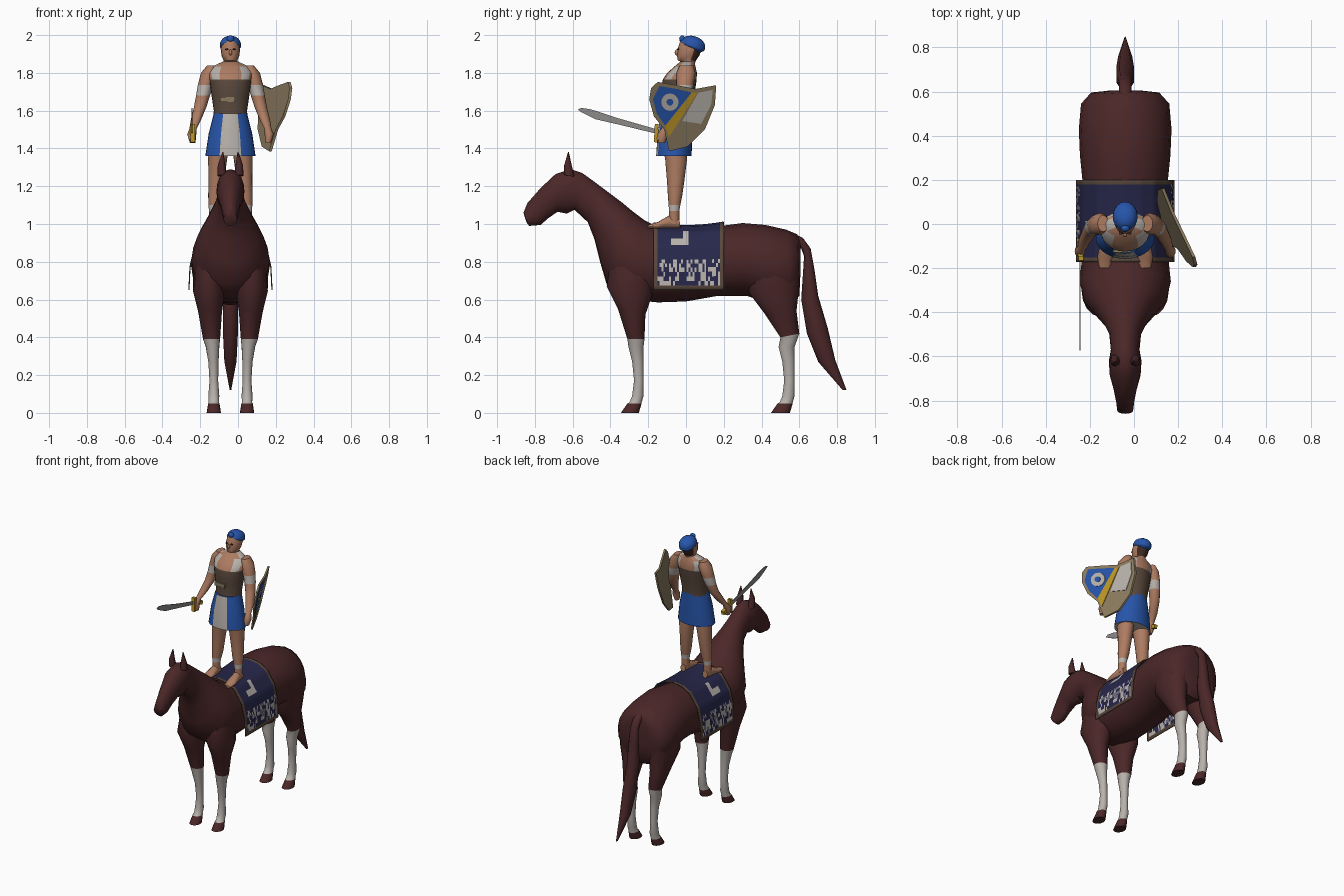
import bpy, bmesh, math, random
from mathutils import Vector

random.seed(4)
cube = bpy.data.objects.get("Cube")
if cube:
    bpy.data.objects.remove(cube, do_unlink=True)

CX = -.04  # shared centre line of horse and rider


def material(name, r, g, b):
    m = bpy.data.materials.new(name)
    m.use_nodes = True
    m.diffuse_color = (r, g, b, 1)
    m.node_tree.nodes["Principled BSDF"].inputs["Base Color"].default_value = (r, g, b, 1)
    return m


coat = material("dark_coat", .07, .02, .021)
white = material("off_white", .48, .44, .41)
skin = material("skin", .42, .2, .12)
blue = material("blue", .02, .09, .4)
leather = material("leather", .1, .065, .045)
tan = material("tan", .26, .2, .115)
navy = material("navy", .02, .02, .07)
gold = material("gold", .5, .3, .02)
steel = material("steel", .27, .26, .25)
hair = material("hair", .05, .022, .016)


def finish(name, bm, mats, rule=None, angle=50):
    """Turn a bmesh into a named, shaded object; rule picks a material per face centre."""
    bmesh.ops.recalc_face_normals(bm, faces=bm.faces)
    if rule:
        for f in bm.faces:
            f.material_index = rule(f.calc_center_median())
    mesh = bpy.data.meshes.new(name)
    bm.to_mesh(mesh)
    bm.free()
    for m in mats:
        mesh.materials.append(m)
    ob = bpy.data.objects.new(name, mesh)
    bpy.context.collection.objects.link(ob)
    bpy.ops.object.select_all(action='DESELECT')
    ob.select_set(True)
    bpy.context.view_layer.objects.active = ob
    bpy.ops.object.shade_smooth_by_angle(angle=math.radians(angle))
    return ob


def loft(name, rows, mats, rule=None, side=1, n=16):
    """Join elliptical rings; each row is y, z of two opposite points, half width, x offset."""
    bm = bmesh.new()
    rings = []
    for row in rows:
        y1, z1, y2, z2, w = row[:5]
        x = CX + side * (row[5] if len(row) > 5 else 0)
        ring = []
        for i in range(n):
            a = math.tau * i / n
            k = (1 + math.cos(a)) / 2
            ring.append(bm.verts.new((x + w * math.sin(a), y2 + (y1 - y2) * k, z2 + (z1 - z2) * k)))
        rings.append(ring)
    for p, q in zip(rings, rings[1:]):
        for i in range(n):
            j = (i + 1) % n
            bm.faces.new((p[i], p[j], q[j], q[i]))
    bm.faces.new(rings[0])
    bm.faces.new(rings[-1])
    return finish(name, bm, mats, rule)


def level(rows):
    """Expand horizontal rings given as z, front y, back y, half width, x offset."""
    return [(r[1], r[0], r[2], r[0], *r[3:]) for r in rows]


def plate(name, outline, depth, thickness, mat):
    """Thin solid with a y, z outline; depth gives the x position of a point."""
    bm = bmesh.new()
    inner = [bm.verts.new((depth(y, z), y, z)) for y, z in outline]
    outer = [bm.verts.new((depth(y, z) + thickness, y, z)) for y, z in outline]
    bm.faces.new(inner)
    bm.faces.new(outer)
    for i in range(len(inner)):
        j = (i + 1) % len(inner)
        bm.faces.new((inner[i], inner[j], outer[j], outer[i]))
    return finish(name, bm, [mat], angle=30)


def ball(name, centre, size, mat, tilt=0):
    bm = bmesh.new()
    bmesh.ops.create_uvsphere(bm, u_segments=16, v_segments=10, radius=1)
    ob = finish(name, bm, [mat])
    ob.location, ob.scale, ob.rotation_euler = centre, size, (tilt, 0, 0)
    return ob


# Horse trunk, neck and head
loft("horse_body", [
    (.605, .90, .605, .72, .07), (.59, .945, .60, .62, .155), (.53, .97, .56, .57, .2),
    (.42, .995, .44, .58, .21), (.30, 1.005, .32, .62, .205), (.15, .985, .17, .62, .19),
    (0, .97, 0, .59, .19), (-.15, .985, -.15, .585, .195), (-.22, 1.02, -.30, .60, .207),
    (-.28, 1.065, -.42, .68, .185), (-.34, 1.115, -.455, .80, .14), (-.42, 1.175, -.485, .92, .095),
    (-.48, 1.22, -.52, 1.01, .072), (-.55, 1.27, -.59, 1.075, .065), (-.61, 1.29, -.63, 1.055, .074),
    (-.69, 1.265, -.68, 1.065, .07), (-.77, 1.19, -.73, 1.03, .052), (-.84, 1.11, -.77, .995, .041),
    (-.86, 1.06, -.83, .99, .036), (-.855, 1.04, -.845, 1.01, .02)], [coat], n=20)

# Horse legs share the same lower part, moved back for the hind pair
shin = [(.35, -.305, -.225, .036, .095), (.27, -.285, -.225, .027, .09), (.17, -.275, -.225, .023, .088),
        (.09, -.285, -.225, .029, .088), (.055, -.30, -.235, .027, .088), (.05, -.31, -.235, .03, .088),
        (0, -.345, -.25, .038, .088)]
hind_shin = [(z, a + .795, b + .8, w, x) for z, a, b, w, x in shin]
fore = [(-.40, .80, -.15, .80, .075, .11), (-.42, .67, -.18, .62, .085, .113),
        (-.36, .55, -.215, .52, .063, .108), (-.31, .39, -.22, .39, .045, .1)]
hind = [(.33, .80, .60, .80, .09, .11), (.33, .64, .60, .68, .085, .113),
        (.42, .52, .585, .54, .06, .108), (.50, .40, .60, .42, .042, .1)]


def stocking(c):
    return int(.052 < c.z < .39)


for side, label in ((-1, "right"), (1, "left")):
    loft(label + "_foreleg", fore + level(shin), [coat, white], stocking, side)
    loft(label + "_hind_leg", hind + level(hind_shin), [coat, white], stocking, side)
    loft(label + "_horse_ear", [(-.645, 1.26, -.59, 1.25, .024, .045), (-.645, 1.31, -.605, 1.31, .02, .047),
                                (-.625, 1.38, -.62, 1.38, .003, .04)], [coat], side=side, n=8)

# Tail
loft("horse_tail", [
    (.56, .89, .57, .95, .03), (.61, .87, .62, .925, .03), (.625, .83, .66, .87, .03),
    (.62, .75, .68, .76, .035), (.61, .60, .70, .62, .042), (.64, .42, .75, .45, .042),
    (.70, .27, .79, .28, .034), (.83, .12, .85, .12, .004)], [coat], n=10)

# Saddle cloth: a draped grid coloured by border, fringe pattern and upper emblem
drape = [(0, .992), (.07, .985), (.13, .955), (.19, .87), (.214, .77), (.22, .65)]
ACROSS, ALONG = 25, 36
bm = bmesh.new()
grid = []
for i in range(-ACROSS, ACROSS + 1):
    t = abs(i) / ACROSS * (len(drape) - 1)
    k = min(int(t), len(drape) - 2)
    p = Vector(drape[k]).lerp(Vector(drape[k + 1]), t - k)
    line = []
    for j in range(ALONG + 1):
        y = -.172 + .372 * j / ALONG
        sag = .015 * (y / .18) ** 2 * (1 - abs(i) / ACROSS)
        line.append(bm.verts.new((CX + math.copysign(p.x, i), y, p.y + sag)))
    grid.append(line)
for a, b in zip(grid, grid[1:]):
    for j in range(ALONG):
        bm.faces.new((a[j], a[j + 1], b[j + 1], b[j]))


def cloth_colour(c):
    if c.y < -.152 or c.y > .18 or c.z < .685:
        return 1
    if c.z < .82:
        return 2 if random.random() < .45 else 0
    hook = (abs(c.y) < .014 and c.z < .96) or (-.075 < c.y < 0 and c.z < .915)
    return 2 if hook and c.z > .885 else 0


cloth = finish("saddle_cloth", bm, [navy, leather, white], cloth_colour)
thick = cloth.modifiers.new("thickness", 'SOLIDIFY')
thick.thickness, thick.offset = .006, 0

# Rider torso with cuirass and shoulder straps


def torso_colour(c):
    if c.z < 1.76:
        return 0
    return 2 if .06 < abs(c.x - CX) < .1 else 1


loft("rider_torso", level([
    (1.55, -.13, .03, .092), (1.60, -.12, .03, .088), (1.68, -.125, .045, .1), (1.755, -.125, .055, .11),
    (1.765, -.122, .056, .112), (1.80, -.1, .058, .118), (1.835, -.06, .05, .095), (1.86, -.03, .045, .04)]),
    [leather, skin, white], torso_colour, n=24)
plate("belt_plate", [(-.129, 1.645), (-.118, 1.645), (-.118, 1.672), (-.13, 1.672)],
      lambda y, z: -.095, .08, tan)

# Kilt with a pale front panel
loft("kilt", level([(1.585, -.133, .03, .088), (1.48, -.15, .032, .115), (1.36, -.158, .03, .133)]),
     [blue, white], lambda c: int(abs(c.x - CX) < .042 and c.y < -.06), n=28)

# Rider limbs
leg = level([(1.45, -.13, 0, .055, .06), (1.34, -.11, .005, .05, .068), (1.22, -.1, -.01, .041, .075),
             (1.15, -.096, -.02, .038, .08), (1.10, -.092, -.03, .031, .085), (1.07, -.09, -.035, .027, .087),
             (1.0, -.09, -.035, .026, .087)])
foot = [(-.035, 1.03, -.03, .98, .02, .087), (-.09, 1.045, -.09, .975, .028, .087),
        (-.15, 1.01, -.15, .975, .036, .09), (-.2, .995, -.2, .975, .025, .092)]
arm = level([(1.838, -.035, .04, .025, .1), (1.80, -.05, .05, .043, .113), (1.735, -.05, .04, .041, .132),
             (1.68, -.052, .025, .037, .145), (1.62, -.065, .003, .033, .16), (1.55, -.1, -.045, .027, .183),
             (1.505, -.13, -.09, .019, .198), (1.475, -.152, -.095, .024, .205), (1.43, -.148, -.11, .015, .2)])
for side, label in ((-1, "right"), (1, "left")):
    loft(label + "_rider_leg", leg, [skin, white], lambda c: int(1.07 < c.z < 1.1), side)
    loft(label + "_rider_foot", foot, [skin], side=side, n=12)
    loft(label + "_rider_arm", arm, [skin, white], lambda c: int(1.68 < c.z < 1.735), side, 12)
    ball(label + "_eye", (CX + side * .02, -.042, 1.925), (.009, .006, .005), hair)

# Head, nose and headdress
loft("rider_head", level([(1.83, -.03, .045, .04), (1.86, -.025, .05, .037), (1.865, -.043, .052, .036),
                          (1.89, -.048, .07, .047), (1.93, -.043, .085, .052), (1.97, -.03, .08, .042)]),
     [skin, hair], lambda c: int(c.y > .035 and c.z > 1.86))
ball("nose", (CX, -.048, 1.908), (.009, .012, .016), skin)
ball("headdress_dome", (CX, .037, 1.95), (.056, .066, .045), blue, -.3)
bm = bmesh.new()
bmesh.ops.create_circle(bm, segments=10, radius=.016)
for v in bm.verts:
    v.co = Vector((.046 + v.co.x, 0, v.co.y))
bmesh.ops.spin(bm, geom=bm.verts[:] + bm.edges[:], axis=(0, 0, 1), cent=(0, 0, 0),
               angle=math.tau, steps=24, use_merge=True)
band = finish("headdress_band", bm, [blue])
band.location, band.scale, band.rotation_euler = (CX, .035, 1.945), (.92, 1.1, 1), (-.35, 0, 0)
ball("headdress_knot", (CX, -.02, 1.98), (.02, .016, .018), blue)

# Sword: blade, guard and grip


def sword_x(y, z):
    return -.247


plate("sword_blade", [(-.14, 1.474), (-.35, 1.525), (-.48, 1.555), (-.55, 1.59), (-.573, 1.605),
                      (-.555, 1.615), (-.5, 1.606), (-.35, 1.557), (-.14, 1.497)], sword_x, .005, steel)
plate("sword_guard", [(-.17, 1.435), (-.155, 1.43), (-.145, 1.53), (-.165, 1.53)],
      lambda y, z: -.252, .024, gold)
plate("sword_grip", [(-.16, 1.475), (-.07, 1.45), (-.065, 1.475), (-.16, 1.5)], lambda y, z: -.254, .022, gold)

# Shield: slanted plate with painted fields on the outer face


def shield_x(lift):
    return lambda y, z: .188 - .44 * y - .2 * (1.7 - z) + lift


plate("shield_body", [(-.15, 1.752), (-.05, 1.735), (.05, 1.715), (.16, 1.735), (.153, 1.63), (.1, 1.5),
                      (.01, 1.41), (-.09, 1.385), (-.115, 1.5), (-.17, 1.57), (-.195, 1.66), (-.185, 1.72)],
      shield_x(0), .014, tan)
plate("shield_blue_field", [(-.14, 1.73), (-.05, 1.715), (.03, 1.695), (-.11, 1.52), (-.155, 1.585),
                            (-.175, 1.66)], shield_x(.012), .006, blue)
plate("shield_gold_stripe", [(.03, 1.695), (.06, 1.695), (-.09, 1.46), (-.11, 1.52)],
      shield_x(.012), .006, gold)
plate("shield_pale_field", [(.065, 1.695), (.142, 1.71), (.133, 1.63), (.08, 1.53), (-.02, 1.545)],
      shield_x(.012), .006, white)
for label, radius, lift, mat in (("disc", .046, .017, white), ("disc_centre", .018, .021, blue)):
    circle = [(-.085 + radius * math.cos(i * math.tau / 16), 1.645 + radius * math.sin(i * math.tau / 16))
              for i in range(16)]
    plate("shield_" + label, circle, shield_x(lift), .005, mat)
